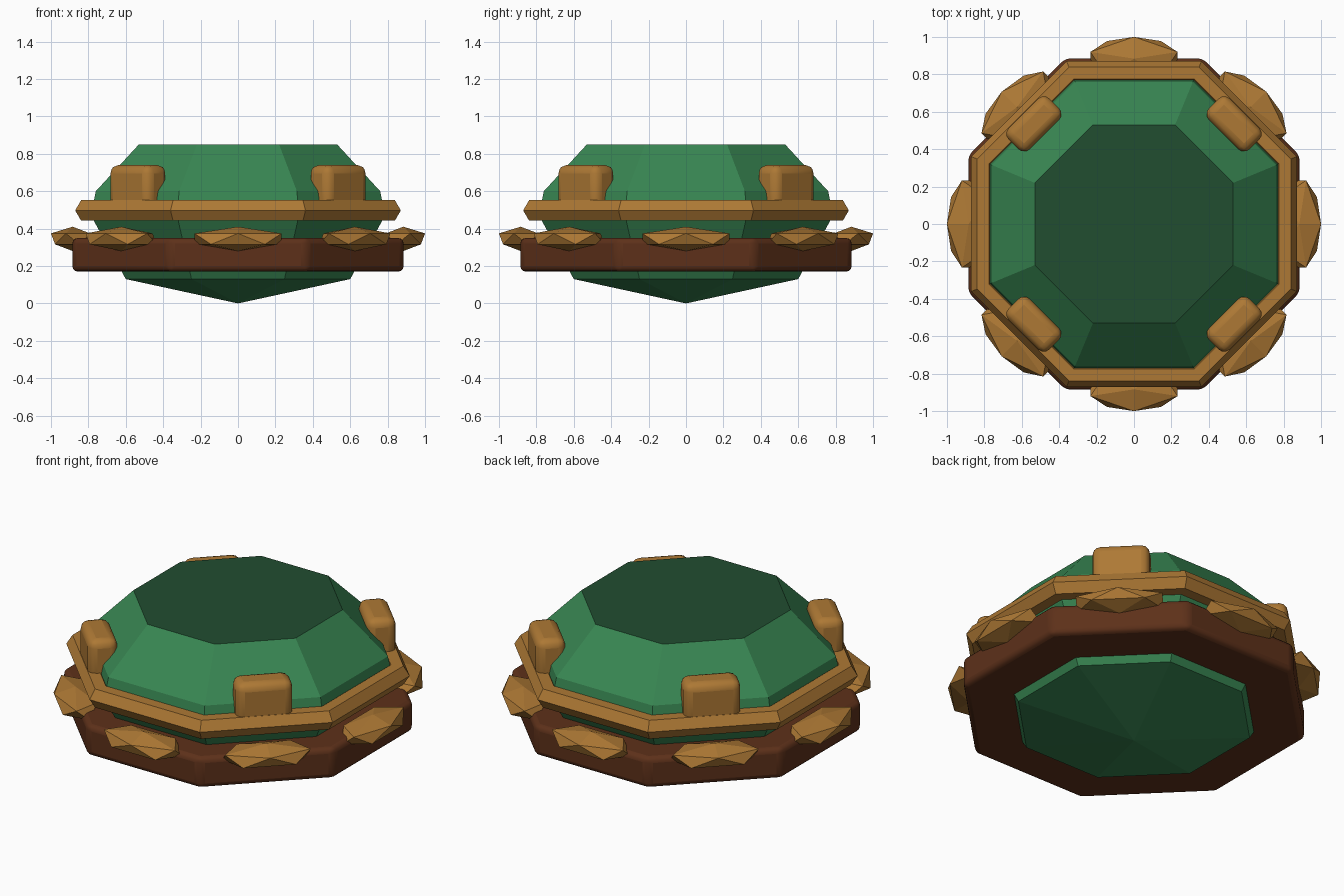
import bpy, bmesh
from math import pi, cos, sin
from mathutils import Matrix

if "Cube" in bpy.data.objects:
    bpy.data.objects.remove(bpy.data.objects["Cube"])

K = 1 / cos(pi / 8)  # octagon apothem -> corner radius


def material(name, rgb):
    m = bpy.data.materials.new(name)
    m.diffuse_color = (*rgb, 1)
    m.use_nodes = True
    m.node_tree.nodes["Principled BSDF"].inputs["Base Color"].default_value = m.diffuse_color
    return m


green = material("green", (0.04, 0.24, 0.085))
dark_green = material("dark_green", (0.015, 0.075, 0.03))
gold = material("gold", (0.42, 0.19, 0.035))
brown = material("brown", (0.11, 0.03, 0.01))


def make(name, bm, *mats):
    bmesh.ops.recalc_face_normals(bm, faces=bm.faces)
    me = bpy.data.meshes.new(name)
    bm.to_mesh(me)
    bm.free()
    ob = bpy.data.objects.new(name, me)
    bpy.context.collection.objects.link(ob)
    for m in mats:
        me.materials.append(m)
    return ob


def octagon(bm, apothem, z):
    return [bm.verts.new((apothem * K * cos(pi / 8 + i * pi / 4),
                          apothem * K * sin(pi / 8 + i * pi / 4), z)) for i in range(8)]


def bridge(bm, a, b):
    for i in range(8):
        j = (i + 1) % 8
        bm.faces.new((a[i], a[j], b[j], b[i]))


def bevel(ob, width, segments):
    mod = ob.modifiers.new("bevel", "BEVEL")
    mod.width, mod.segments = width, segments
    mod.limit_method = "ANGLE"
    bpy.context.view_layer.objects.active = ob
    ob.select_set(True)
    bpy.ops.object.shade_smooth_by_angle(angle=0.5)
    ob.select_set(False)


# Faceted gem: stacked octagons, pointed below, dark flat table on top
bm = bmesh.new()
rings = [octagon(bm, a, z) for a, z in
         [(0.60, 0.13), (0.77, 0.44), (0.78, 0.50), (0.76, 0.60), (0.53, 0.85)]]
for a, b in zip(rings, rings[1:]):
    bridge(bm, a, b)
tip = bm.verts.new((0, 0, 0))
for i in range(8):
    bm.faces.new((rings[0][(i + 1) % 8], rings[0][i], tip))
bm.faces.new(rings[-1]).material_index = 1
make("gem", bm, green, dark_green)

# Gold collar: hexagonal section swept round the octagon
bm = bmesh.new()
rings = [octagon(bm, 0.807 + 0.0635 * cos(i * pi / 3), 0.497 + 0.0635 * sin(i * pi / 3))
         for i in range(6)]
for i in range(6):
    bridge(bm, rings[i], rings[(i + 1) % 6])
make("collar", bm, gold)

# Brown base plate
bm = bmesh.new()
low, high = octagon(bm, 0.886, 0.17), octagon(bm, 0.886, 0.35)
bridge(bm, low, high)
bm.faces.new(low[::-1])
bm.faces.new(high)
bevel(make("base_plate", bm, brown), 0.03, 3)

# Four rounded prongs on the diagonals
for i in range(4):
    bm = bmesh.new()
    bmesh.ops.create_cube(bm, size=1, matrix=Matrix.Rotation(pi / 4 + i * pi / 2, 4, "Z")
                          @ Matrix.Translation((0.757, 0, 0.605))
                          @ Matrix.Diagonal((0.16, 0.31, 0.27, 1)))
    bevel(make(f"prong_{i + 1}", bm, gold), 0.045, 3)

# Eight faceted studs round the rim
for i in range(8):
    bm = bmesh.new()
    bmesh.ops.create_icosphere(bm, subdivisions=1, radius=1,
                               matrix=Matrix.Rotation(i * pi / 4, 4, "Z")
                               @ Matrix.Translation((0.884, 0, 0.345))
                               @ Matrix.Diagonal((0.13, 0.274, 0.065, 1)))
    make(f"stud_{i + 1}", bm, gold)
